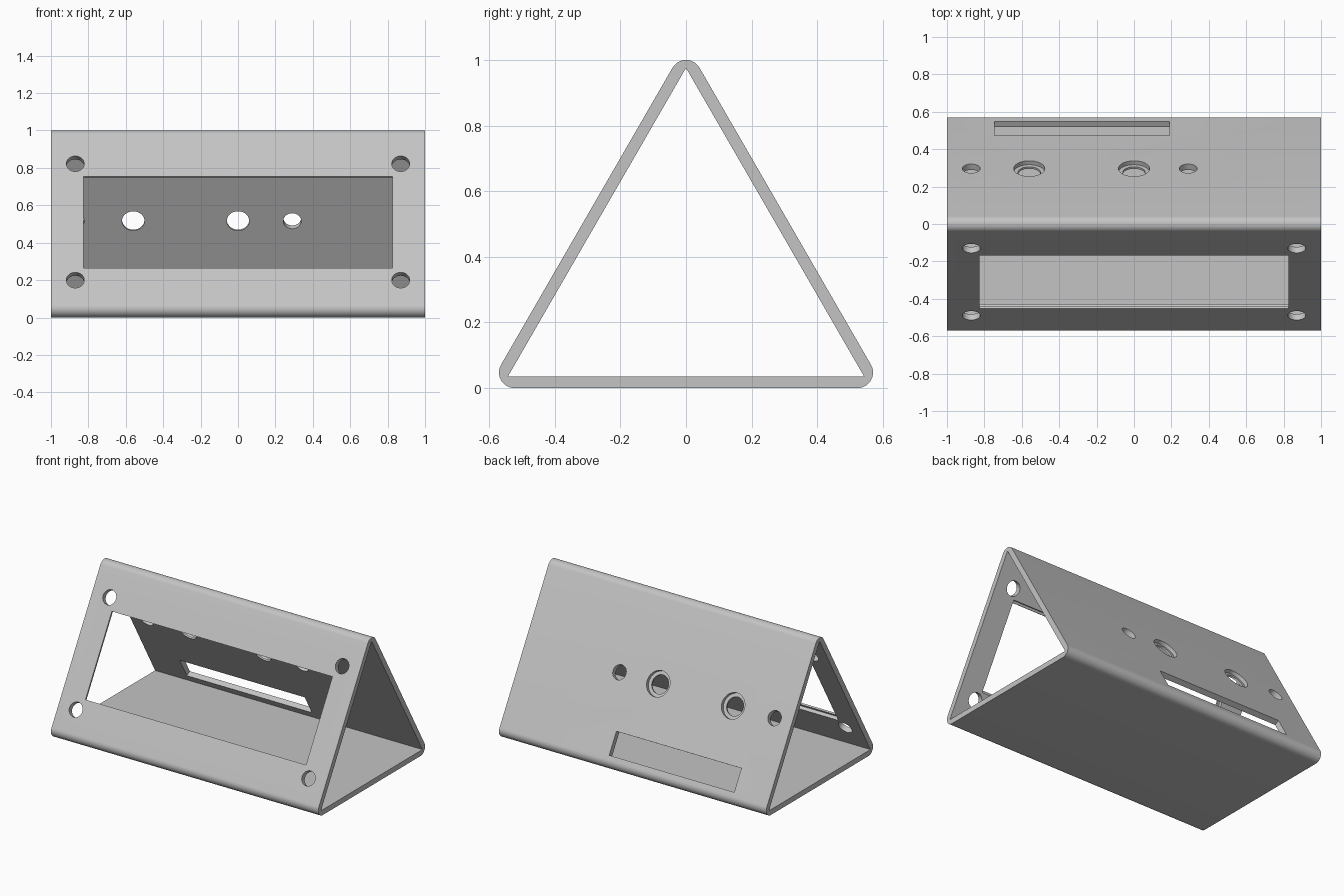
import bpy, bmesh, math
from mathutils import Matrix, Vector

cube = bpy.data.objects.get("Cube")
if cube:
    bpy.data.objects.remove(cube, do_unlink=True)

WALL = 0.036                      # wall thickness
LIP = 0.012                       # thin lip left by stepped cuts
RADIUS = 0.0475                   # outer corner rounding
SIDE = 1.045                      # distance between corner centres
ROOT3 = math.sqrt(3)
INRADIUS = SIDE / (2 * ROOT3) + RADIUS
APEX = 3 * INRADIUS               # height where the outer planes meet

grey = bpy.data.materials.new("light_grey_plastic")
grey.use_nodes = True
colour = (0.55, 0.55, 0.55, 1)
grey.diffuse_color = colour
grey.node_tree.nodes["Principled BSDF"].inputs["Base Color"].default_value = colour


def make_object(name, bm):
    bmesh.ops.recalc_face_normals(bm, faces=bm.faces)
    mesh = bpy.data.meshes.new(name)
    bm.to_mesh(mesh)
    bm.free()
    mesh.materials.append(grey)
    obj = bpy.data.objects.new(name, mesh)
    bpy.context.collection.objects.link(obj)
    return obj


def prism(name, points, half_length):
    """Extrude a closed y-z outline along x."""
    bm = bmesh.new()
    face = bm.faces.new([bm.verts.new((-half_length, y, z)) for y, z in points])
    new = bmesh.ops.extrude_face_region(bm, geom=[face])["geom"]
    verts = [v for v in new if isinstance(v, bmesh.types.BMVert)]
    bmesh.ops.translate(bm, verts=verts, vec=(2 * half_length, 0, 0))
    return make_object(name, bm)


# Outer rounded triangle and inner sharp triangle
STEPS = 16
outer, inner = [], []
for corner in range(3):
    mid = math.radians(90 + 120 * corner)
    cy, cz = [SIDE / ROOT3 * f(mid) for f in (math.cos, math.sin)]
    for i in range(STEPS + 1):
        a = mid + math.radians(120) * (i / STEPS - 0.5)
        outer.append((cy + RADIUS * math.cos(a), INRADIUS + cz + RADIUS * math.sin(a)))
    reach = 2 * (INRADIUS - WALL)
    inner.append((reach * math.cos(mid), INRADIUS + reach * math.sin(mid)))

case = prism("triangular_case", outer, 1)
cutters = [prism("hollow_cutter", inner, 1.2)]


def wall_frame(side, x, z):
    """Frame on a sloping wall: side -1 front, +1 back; local z points outward."""
    across = Vector((-side, 0, 0))
    up = Vector((0, -side / 2, ROOT3 / 2))
    out = across.cross(up)
    frame = Matrix((across, up, out)).transposed().to_4x4()
    return Matrix.Translation((x, side * (APEX - z) / ROOT3, z)) @ frame


def cut_hole(side, x, z, radius, low=-0.08, high=0.04):
    bm = bmesh.new()
    place = wall_frame(side, x, z) @ Matrix.Translation((0, 0, (low + high) / 2))
    bmesh.ops.create_cone(bm, cap_ends=True, segments=48, radius1=radius,
                          radius2=radius, depth=high - low, matrix=place)
    cutters.append(make_object("hole_cutter", bm))


def cut_slot(side, x0, x1, z0, z1, low=-0.06, high=0.04, margin=0):
    bm = bmesh.new()
    size = (x1 - x0 + 2 * margin, (z1 - z0) * 2 / ROOT3 + 2 * margin, high - low)
    place = wall_frame(side, (x0 + x1) / 2, (z0 + z1) / 2)
    place = place @ Matrix.Translation((0, 0, (low + high) / 2)) @ Matrix.Diagonal((*size, 1))
    bmesh.ops.create_cube(bm, size=1, matrix=place)
    cutters.append(make_object("slot_cutter", bm))


# Front: display window with a stepped pocket inside, and four screw holes
window = (-0.825, 0.825, 0.265, 0.754)
cut_slot(-1, *window)
cut_slot(-1, *window, high=-LIP, margin=0.015)
for x in (-0.87, 0.87):
    for z in (0.2, 0.822):
        cut_hole(-1, x, z, 0.048)

# Back: counterbored holes, plain holes and the connector slot
for x in (-0.56, 0):
    cut_hole(1, x, 0.534, 0.06)
    cut_hole(1, x, 0.534, 0.083, low=LIP - WALL)
for x in (-0.87, 0.29):
    cut_hole(1, x, 0.534, 0.048)
cut_slot(1, -0.745, 0.19, 0.096, 0.229)

# Apply every cut
bpy.ops.object.select_all(action='DESELECT')
bpy.context.view_layer.objects.active = case
case.select_set(True)
for cutter in cutters:
    mod = case.modifiers.new("cut", 'BOOLEAN')
    mod.operation = 'DIFFERENCE'
    mod.solver = 'EXACT'
    mod.object = cutter
    bpy.ops.object.modifier_apply(modifier=mod.name)
    bpy.data.objects.remove(cutter, do_unlink=True)

bpy.ops.object.shade_smooth_by_angle(angle=math.radians(25))
